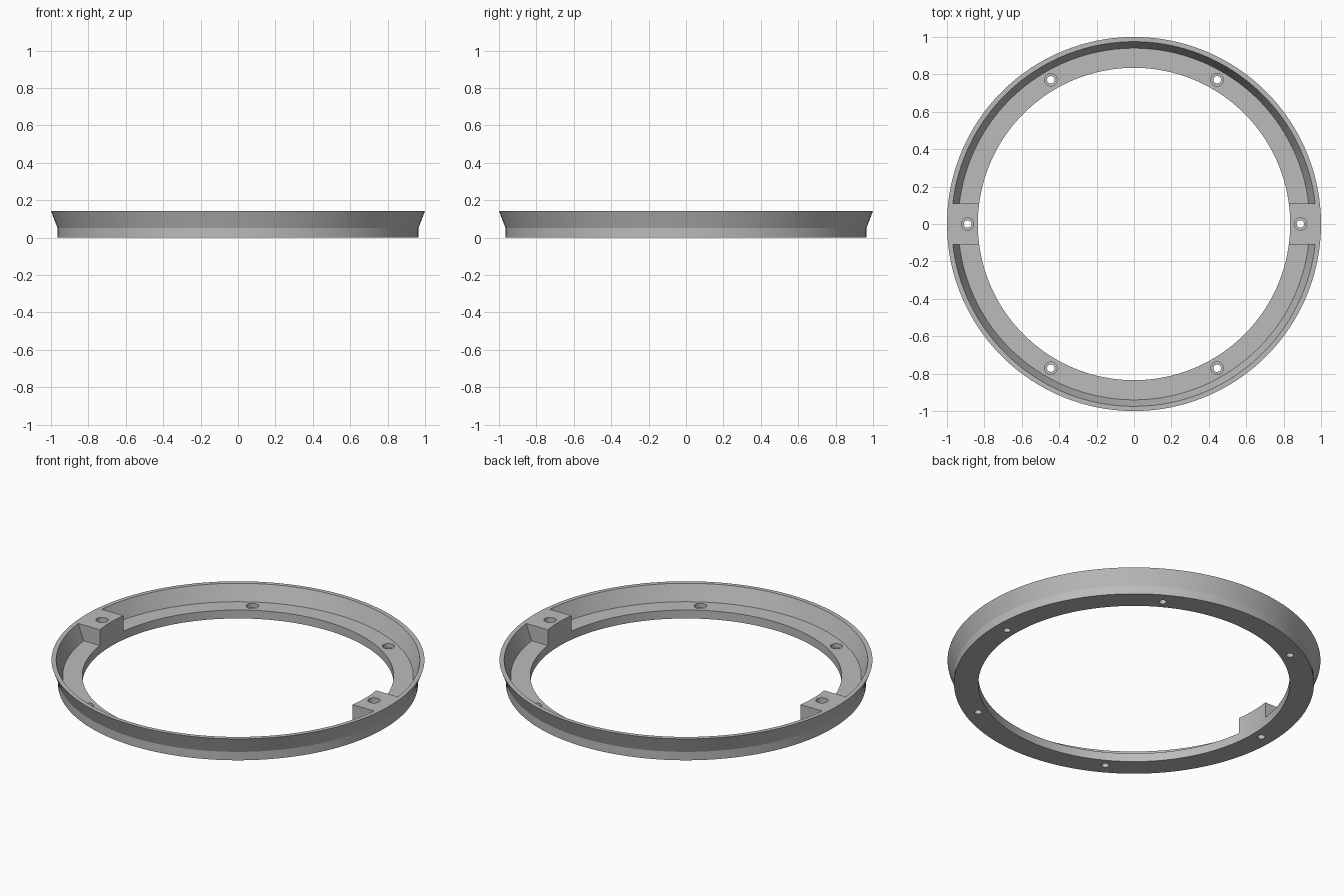
import bpy, bmesh, math
from mathutils import Matrix, Vector

cube = bpy.data.objects.get("Cube")
if cube:
    bpy.data.objects.remove(cube)

SEGMENTS = 144
HEIGHT = 0.143
FLANGE = 0.05        # top of the inner flange
BORE = 0.835
BOLT_CIRCLE = 0.89
BLOCK_HALF = 0.11    # half width of the side blocks

grey = bpy.data.materials.new("satin grey")
grey.use_nodes = True
grey.diffuse_color = (0.5, 0.5, 0.5, 1)
grey.node_tree.nodes["Principled BSDF"].inputs["Base Color"].default_value = (0.5, 0.5, 0.5, 1)


def make_object(name, bm):
    bmesh.ops.recalc_face_normals(bm, faces=bm.faces)
    mesh = bpy.data.meshes.new(name)
    bm.to_mesh(mesh)
    bm.free()
    mesh.materials.append(grey)
    obj = bpy.data.objects.new(name, mesh)
    bpy.context.collection.objects.link(obj)
    return obj


def add_cone(bm, r1, r2, z1, z2, x=0, y=0, segments=SEGMENTS):
    bmesh.ops.create_cone(bm, cap_ends=True, segments=segments, radius1=r1, radius2=r2,
                          depth=z2 - z1, matrix=Matrix.Translation((x, y, (z1 + z2) / 2)))


def lathe(name, profile):
    bm = bmesh.new()
    rings = []
    for i in range(SEGMENTS):
        a = math.tau * (i + 0.5) / SEGMENTS
        rings.append([bm.verts.new((r * math.cos(a), r * math.sin(a), z)) for r, z in profile])
    n = len(profile)
    for i in range(SEGMENTS):
        here, there = rings[i], rings[(i + 1) % SEGMENTS]
        for j in range(n):
            k = (j + 1) % n
            bm.faces.new((here[j], there[j], there[k], here[k]))
    return make_object(name, bm)


def cut(target, cutter):
    mod = target.modifiers.new("cut", "BOOLEAN")
    mod.operation = "DIFFERENCE"
    mod.solver = "EXACT"
    mod.object = cutter
    bpy.context.view_layer.objects.active = target
    bpy.ops.object.modifier_apply(modifier=mod.name)
    bpy.data.objects.remove(cutter)


# Solid ring with a straight foot and a flared outer wall
ring = lathe("flared_ring", [(BORE, 0), (0.965, 0), (0.965, FLANGE), (1.0, HEIGHT), (BORE, HEIGHT)])

# Front and back recesses leave the flange, thin rim and two side blocks
slope = (0.975 - 0.94) / (HEIGHT - FLANGE)
top = HEIGHT + 0.02
for side in (-1, 1):
    bm = bmesh.new()
    add_cone(bm, 0.94, 0.94 + slope * (top - FLANGE), FLANGE, top)
    bmesh.ops.rotate(bm, verts=bm.verts, matrix=Matrix.Rotation(math.pi / SEGMENTS, 3, "Z"))
    cutplane = bmesh.ops.bisect_plane(bm, geom=bm.verts[:] + bm.edges[:] + bm.faces[:],
                                      plane_co=Vector((0, side * BLOCK_HALF, 0)),
                                      plane_no=Vector((0, side, 0)), clear_inner=True)
    rim = [e for e in cutplane["geom_cut"] if isinstance(e, bmesh.types.BMEdge)]
    bmesh.ops.holes_fill(bm, edges=rim)
    cut(ring, make_object("recess_cutter", bm))

# Six stepped screw holes
for i in range(6):
    a = math.tau * i / 6
    x, y = BOLT_CIRCLE * math.cos(a), BOLT_CIRCLE * math.sin(a)
    for radius, bottom in ((0.033, 0.025), (0.02, -0.02)):
        bm = bmesh.new()
        add_cone(bm, radius, radius, bottom, HEIGHT + 0.02, x, y, 32)
        cut(ring, make_object("hole_cutter", bm))

# Smooth curved walls, sharp edges
bpy.ops.object.select_all(action="DESELECT")
ring.select_set(True)
bpy.context.view_layer.objects.active = ring
bpy.ops.object.shade_smooth_by_angle(angle=math.radians(15))
